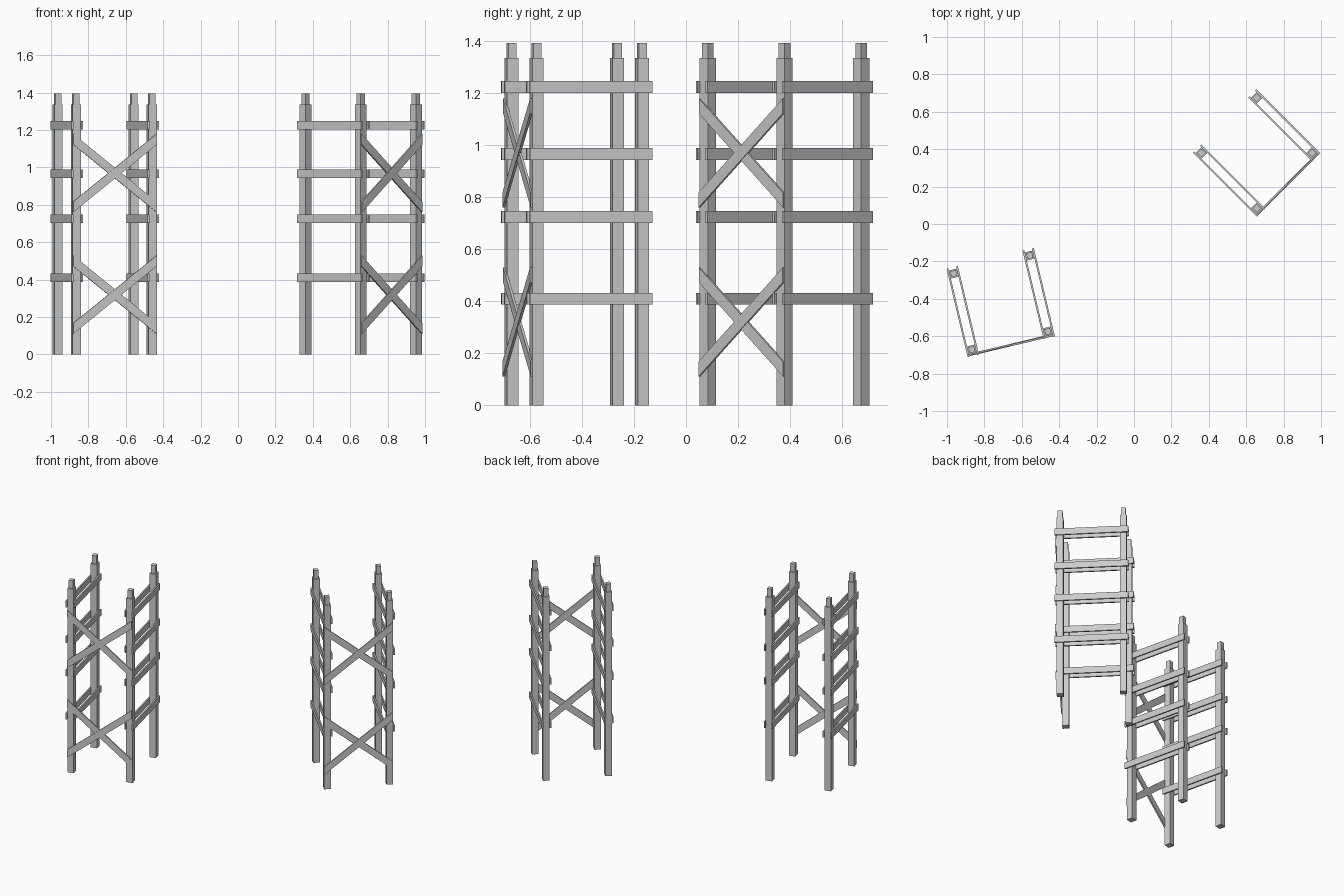
import bpy, bmesh
from math import radians
from mathutils import Matrix

if "Cube" in bpy.data.objects:
    bpy.data.objects.remove(bpy.data.objects["Cube"])

A = 0.2087        # half spacing between post centres
POST = 0.0445     # post width
RAIL_Z = (0.41, 0.725, 0.967, 1.225)
BRACE_Z = (0.32, 0.97)


def add_box(bm, centre, size):
    m = Matrix.Translation(centre) @ Matrix.Diagonal((*size, 1))
    bmesh.ops.create_cube(bm, size=1, matrix=m)


def add_brace(bm, y, z, rise, half=0.229, thick=0.01, tall=0.057):
    # slanted plank with vertically cut ends
    outline = [(-half, z - rise - tall / 2), (half, z + rise - tall / 2),
               (half, z + rise + tall / 2), (-half, z - rise + tall / 2)]
    face = bm.faces.new([bm.verts.new((x, y - thick / 2, h)) for x, h in outline])
    ext = bmesh.ops.extrude_face_region(bm, geom=[face])
    verts = [v for v in ext["geom"] if isinstance(v, bmesh.types.BMVert)]
    bmesh.ops.translate(bm, verts=verts, vec=(0, thick, 0))


def finish(bm, name, place):
    bmesh.ops.recalc_face_normals(bm, faces=bm.faces)
    me = bpy.data.meshes.new(name)
    bm.to_mesh(me)
    bm.free()
    ob = bpy.data.objects.new(name, me)
    ob.matrix_world = place
    bpy.context.collection.objects.link(ob)


def tower(prefix, cx, cy, angle):
    place = Matrix.Translation((cx, cy, 0)) @ Matrix.Rotation(radians(angle), 4, 'Z')

    # four posts with a narrower peg on top
    for sx, side in ((-1, "left"), (1, "right")):
        for sy, end in ((-1, "front"), (1, "back")):
            bm = bmesh.new()
            add_box(bm, (sx * A, sy * A, 0.668), (POST, POST, 1.336))
            add_box(bm, (sx * A, sy * A, 1.364), (0.032, 0.032, 0.06))
            finish(bm, f"{prefix}_{end}_{side}_post", place)

        # paired rails on the inner and outer faces of the posts
        bm = bmesh.new()
        for z in RAIL_Z:
            for s in (-1, 1):
                add_box(bm, (sx * A + s * (POST / 2 + 0.004), 0, z), (0.010, 0.485, 0.046))
        finish(bm, f"{prefix}_{side}_rails", place)

    # crossed braces on the front face
    face_y = -A - POST / 2
    bm = bmesh.new()
    for z in BRACE_Z:
        add_brace(bm, face_y - 0.004, z, 0.181)
        add_brace(bm, face_y - 0.001, z, -0.181)
    finish(bm, f"{prefix}_cross_braces", place)


tower("left_frame", -0.7125, -0.420, 13.4)
tower("right_frame", 0.656, 0.379, 45)
